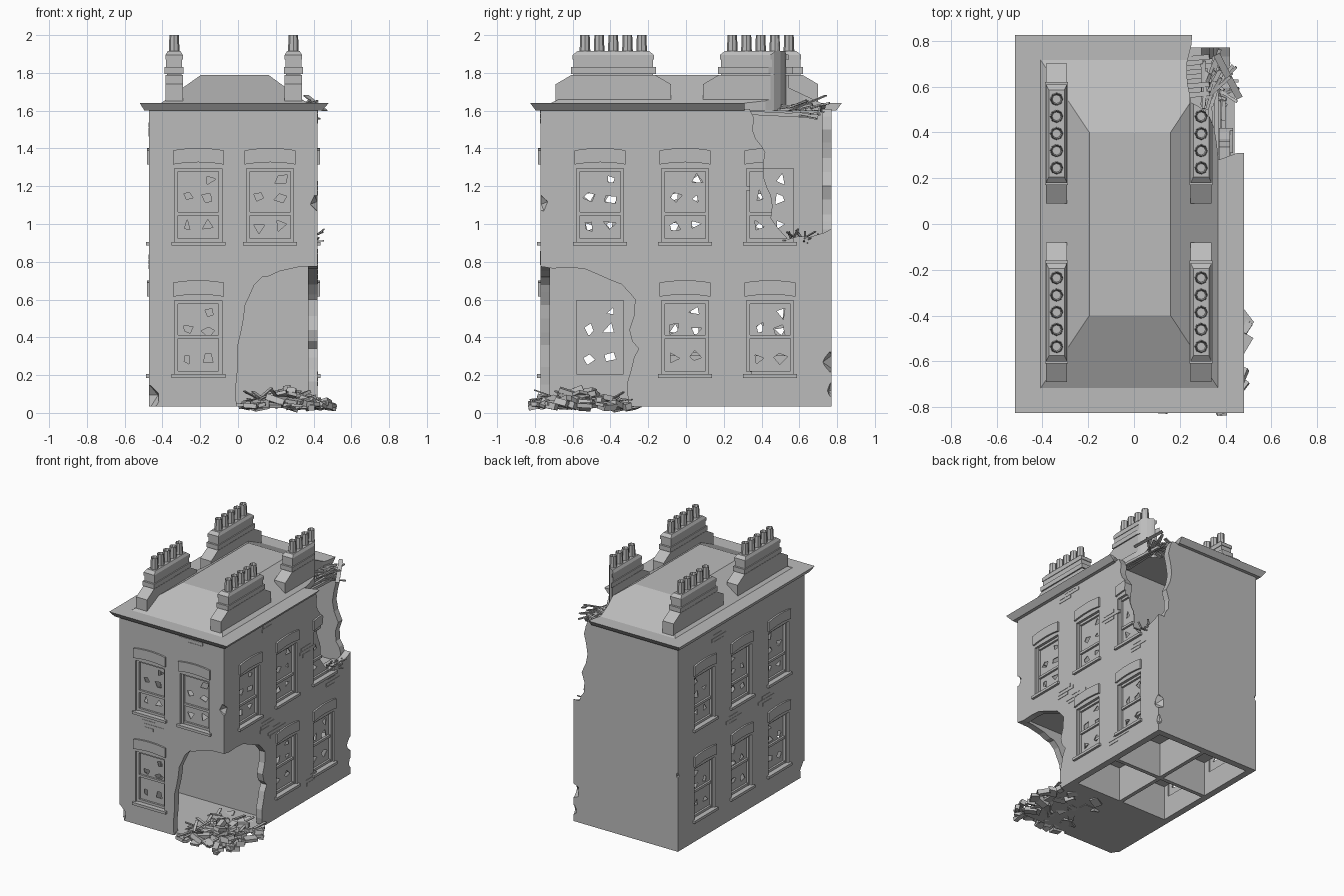
import bpy, bmesh, math, random
from mathutils import Matrix, Vector, Euler

random.seed(7)
R = random.uniform
if "Cube" in bpy.data.objects:
    bpy.data.objects.remove(bpy.data.objects["Cube"])

stone = bpy.data.materials.new("grey_stone")
stone.use_nodes = True
stone.diffuse_color = (0.5, 0.5, 0.5, 1)
stone.node_tree.nodes["Principled BSDF"].inputs["Base Color"].default_value = (0.5, 0.5, 0.5, 1)


def prism(bm, pts, axis, lo, hi):
    """Extrude a 2D outline along an axis between lo and hi."""
    place = {"x": lambda u, v, d: (d, u, v), "y": lambda u, v, d: (u, d, v),
             "z": lambda u, v, d: (u, v, d)}[axis]
    a = [bm.verts.new(place(u, v, lo)) for u, v in pts]
    b = [bm.verts.new(place(u, v, hi)) for u, v in pts]
    faces = [bm.faces.new(a), bm.faces.new(b[::-1])]
    for i in range(len(a)):
        j = (i + 1) % len(a)
        faces.append(bm.faces.new((a[i], b[i], b[j], a[j])))
    bmesh.ops.recalc_face_normals(bm, faces=faces)


def rect(u0, u1, v0, v1):
    return [(u0, v0), (u1, v0), (u1, v1), (u0, v1)]


def block(bm, size, matrix):
    bmesh.ops.create_cube(bm, size=1, matrix=matrix @ Matrix.Diagonal((*size, 1)))


def stick(bm, p, q, w, t):
    """A straight board between two points."""
    p, q = Vector(p), Vector(q)
    turn = (q - p).to_track_quat("Z", "Y").to_matrix().to_4x4()
    block(bm, (w, t, (q - p).length), Matrix.Translation((p + q) / 2) @ turn)


def finish(name, bm):
    mesh = bpy.data.meshes.new(name)
    bm.to_mesh(mesh)
    bm.free()
    mesh.materials.append(stone)
    ob = bpy.data.objects.new(name, mesh)
    bpy.context.collection.objects.link(ob)
    return ob


def solid(name, *args):
    bm = bmesh.new()
    prism(bm, *args)
    return finish(name, bm)


def cut(ob, cutter):
    cutter.hide_render = True
    mod = ob.modifiers.new("cut", "BOOLEAN")
    mod.object, mod.solver, mod.use_self = cutter, "EXACT", True
    bpy.context.view_layer.objects.active = ob
    bpy.ops.object.modifier_apply(modifier=mod.name)


def jag(pts, amp=0.014):
    """Roughen an open broken edge."""
    out = []
    for (a, b), (c, d) in zip(pts, pts[1:]):
        out += [(a, b), ((a + c) / 2 + R(-amp, amp), (b + d) / 2 + R(-amp, amp))]
    return out + [pts[-1]]


# Broken outlines used as cutters
front_edge = jag([(0, .0), (-.01, .15), (0, .36), (.03, .5), (.07, .64), (.13, .72), (.22, .75), (.42, .775)])
side_edge = jag([(-.77, .775), (-.62, .77), (-.46, .73), (-.34, .68), (-.27, .6), (-.3, .44),
                 (-.25, .34), (-.29, .23), (-.31, .1), (-.3, .0)])
upper_edge = jag([(.32, 1.66), (.36, 1.56), (.37, 1.45), (.42, 1.38), (.41, 1.25), (.45, 1.15),
                  (.45, 1.03), (.54, .92), (.65, .93), (.8, .99)])
back_edge = jag([(.27, 1.66), (.33, 1.5), (.3, 1.35), (.35, 1.2), (.33, 1.05), (.37, .97)])
roof_edge = jag([(.6, .31), (.45, .31), (.37, .28), (.35, .42), (.3, .5), (.25, .53), (.23, .7), (.25, .78), (.25, .9)], .008)
breaches = {
    "front": [solid("front_breach", front_edge + [(.6, .775), (.6, 0)], "y", -.9, -.6)],
    "right": [solid("low_breach", side_edge + [(-.9, 0), (-.9, .775)], "x", .3, .6),
              solid("high_breach", upper_edge + [(.9, .99), (.9, 1.66)], "x", .3, .6)],
    "back": [solid("back_breach", back_edge + [(.6, .97), (.6, 1.66)], "y", .6, .9)],
    "left": [],
}
roof_breach = solid("roof_breach", roof_edge + [(.6, .9)], "z", 1.5, 2.2)

# Chips knocked off the wall corners
bm = bmesh.new()
for p, r in [((-.48, -.78, .08), .075), ((.43, -.78, 1.11), .05), ((.43, .79, .27), .07),
             ((.43, .79, .12), .05), ((-.48, .78, .62), .03)]:
    bmesh.ops.create_icosphere(bm, subdivisions=1, radius=r,
                               matrix=Matrix.Translation(p) @ Euler((r * 90, 1, p[2])).to_matrix().to_4x4())
chips = finish("chip_cutter", bm)

# Walls: axis, outer face, outward sign, span and window centres (u, sill height)
LOW, HIGH = .205, .905
rows = [(u, z) for z in (LOW, HIGH) for u in (-.455, -.005, .445)]
walls = {
    "front": ("y", -.77, -1, (-.42, .37), [(-.21, LOW), (-.21, HIGH), (.17, HIGH)]),
    "back": ("y", .77, 1, (-.42, .37), []),
    "right": ("x", .42, 1, (-.77, .77), rows[1:]),
    "left": ("x", -.47, -1, (-.77, .77), rows),
}
for side, (axis, face, sign, span, windows) in walls.items():
    def add(bm, pts, inner, outer):
        prism(bm, pts, axis, *sorted((face + sign * inner, face + sign * outer)))

    wall = solid(side + "_wall", rect(*span, .035, 1.61), axis, *sorted((face, face - sign * .05)))
    holes, panes, shards, trim = (bmesh.new() for _ in range(4))
    for u, z in windows:
        add(holes, rect(u - .125, u + .125, z, z + .39), -.1, .05)
        add(panes, rect(u - .126, u + .126, z, z + .39), -.042, -.036)
        # Frame and meeting rail
        rail = z + (.14 if z == HIGH else .19)
        for a in (u - .125, u + .107):
            add(trim, rect(a, a + .018, z, z + .39), -.035, -.016)
        for b in (z, rail, z + .372):
            add(trim, rect(u - .107, u + .107, b, b + .018), -.035, -.02)
        # Sill and arched hood
        add(trim, rect(u - .143, u + .143, z - .02, z), -.03, .018)
        arch = [(u + .135 * k / 4, .012 * (1 - (k / 4) ** 2)) for k in range(-4, 5)]
        add(trim, [(a, z + .41 + h) for a, h in arch] + [(a, z + .485 + h) for a, h in arch[::-1]], -.01, .013)
        # Missing pieces of glass, kept in separate cells
        for cu, cz in ((-.06, .08), (.05, .09), (-.055, .24), (.055, .23), (.06, .33)):
            t, n = R(0, 6), random.choice((3, 4))
            add(shards, [(u + cu + R(.015, .045) * math.cos(t + k * math.tau / n),
                          z + cz + R(.015, .042) * math.sin(t + k * math.tau / n)) for k in range(n)], -.08, 0)
    # Patches of exposed brickwork
    for u, z in {"front": [(-.2, .82), (.15, 1.57)], "right": [(.22, 1.19), (-.22, 1.57), (-.25, .8), (.55, .83), (.31, .18), (-.15, .72)],
                 "left": [(.1, .8), (-.3, .8), (.3, 1.5)], "back": []}[side]:
        for row in range(-1, 2):
            half = .035 + .045 * (row == 0) + R(0, .03)
            s = R(-.03, .03)
            add(trim, rect(u + s - half, u + s + half, z + row * .026 - .012, z + row * .026 + .012), -.01, .003)
    parts = [wall]
    if windows:
        hole_cutter, shard_cutter = finish("hole_cutter", holes), finish("shard_cutter", shards)
        cut(wall, hole_cutter)
        pane = finish(side + "_broken_panes", panes)
        cut(pane, shard_cutter)
        parts += [pane, finish(side + "_window_trim", trim)]
        for c in (hole_cutter, shard_cutter):
            bpy.data.objects.remove(c)
    cut(wall, chips)
    for ob in parts:
        for b in breaches[side]:
            cut(ob, b)

# Floors and inner partitions
solid("upper_floor", rect(-.42, .37, -.72, .72), "z", .79, .9)
solid("landing", rect(.3, .41, .56, .765), "z", .88, .91)
solid("ground_floor", rect(-.42, .4, -.75, -.2), "z", .035, .05)
solid("rear_floor", rect(-.42, .37, -.2, .72), "z", .3, .32)
solid("cross_partition", rect(-.42, .37, .035, 1.6), "y", -.2, -.17)
solid("rear_partition", rect(-.42, .37, .035, 1.6), "y", .24, .27)
solid("long_partition", rect(-.17, .72, .035, .3), "x", -.04, -.01)

# Cornice and hipped roof
def tapered(bm, low, high):
    """Block between two rectangles (x0, x1, y0, y1, z)."""
    loops = [[bm.verts.new((*p, r[4])) for p in rect(*r[:4])] for r in (low, high)]
    faces = [bm.faces.new(loops[0][::-1]), bm.faces.new(loops[1])]
    for i in range(4):
        j = (i + 1) % 4
        faces.append(bm.faces.new((loops[0][i], loops[0][j], loops[1][j], loops[1][i])))


bm = bmesh.new()
tapered(bm, (-.495, .445, -.795, .795, 1.6), (-.52, .48, -.825, .825, 1.64))
cornice = finish("cornice", bm)
bm = bmesh.new()
tapered(bm, (-.41, .37, -.72, .72, 1.638), (-.195, .16, -.4, .4, 1.79))
roof = finish("hipped_roof", bm)
cut(cornice, roof_breach)
cut(roof, roof_breach)

# Chimney stacks with stepped shoulders, bands and pots
for x, xn in ((-.338, "left"), (.293, "right")):
    for y, yn in ((-.385, "front"), (.395, "rear")):
        bm = bmesh.new()
        prism(bm, [(y - .305, 1.63), (y + .305, 1.63), (y + .305, 1.74), (y + .22, 1.79),
                   (y - .22, 1.79), (y - .305, 1.74)], "x", x - .046, x + .046)
        for hx, hy, z0, z1 in ((.038, .21, 1.785, 1.8), (.05, .225, 1.795, 1.83), (.042, .21, 1.83, 1.87), (.046, .215, 1.87, 1.895)):
            tapered(bm, (x - hx, x + hx, y - hy, y + hy, z0), (x - hx, x + hx, y - hy, y + hy, z1))
        tapered(bm, (x - .046, x + .046, y - .215, y + .215, 1.895), (x - .034, x + .034, y - .19, y + .19, 1.915))
        for k in range(-2, 3):
            if xn == "right" and yn == "rear" and k == 2:
                continue
            pot = bmesh.ops.create_cone(bm, cap_ends=True, segments=8, radius1=.029, radius2=.025, depth=.1,
                                        matrix=Matrix.Translation((x, y + k * .075, 1.95)))
            top = max({f for v in pot["verts"] for f in v.link_faces}, key=lambda f: f.calc_center_median().z)
            bmesh.ops.inset_region(bm, faces=[top], thickness=.006)
            bmesh.ops.translate(bm, verts=top.verts, vec=(0, 0, -.03))
        stack = finish(f"{yn}_{xn}_chimney", bm)
        if xn == "right" and yn == "rear":
            cut(stack, roof_breach)

# Rubble heap of broken masonry and boards at the fallen corner
bm = bmesh.new()
for i in range(75):
    x, y = min(.47, max(.04, random.gauss(.28, .13))), min(-.25, max(-.79, random.gauss(-.58, .14)))
    d = math.hypot((x - .27) / .26, (y + .58) / .32)
    z = .035 + R(0, .1) * max(0, 1 - d)
    size = (R(.04, .1), R(.03, .07), R(.015, .035))
    block(bm, size, Matrix.Translation((x, y, z)) @ Euler((R(-.4, .4), R(-.4, .4), R(0, 6))).to_matrix().to_4x4())
for i in range(26):
    p = Vector((R(.08, .42), R(-.75, -.35), R(.04, .1)))
    t = R(0, 6.28)
    stick(bm, p, p + Vector((math.cos(t) * .08, math.sin(t) * .12, R(-.03, .05))), .02, .006)
finish("rubble_heap", bm)

# Snapped laths and rafters at the breach
bm = bmesh.new()
for i in range(16):
    p = Vector((R(.27, .34), R(.48, .62), R(1.57, 1.63)))
    stick(bm, p, p + Vector((R(0, .12), R(.06, .17), R(-.03, .06))), .014, .008)
for i in range(5):
    stick(bm, (.22, .56 + i * .04, 1.6), (.33, .57 + i * .04, 1.61 + R(-.02, .03)), .022, .012)
for i in range(3):
    stick(bm, (.31 + i * .025, .3, 1.59), (.3 + i * .03, .7, 1.61 - i * .02), .018, .02)
stick(bm, (.36, .74, 1.68), (.46, .55, 1.6), .03, .006)
for i in range(18):
    p = Vector((R(.34, .4), R(.55, .7), R(.9, .93)))
    stick(bm, p, p + Vector((R(.01, .07), R(-.05, .08), R(-.01, .06))), .012, .006)
finish("snapped_laths", bm)

for ob in [roof_breach, chips] + [b for group in breaches.values() for b in group]:
    bpy.data.objects.remove(ob)
